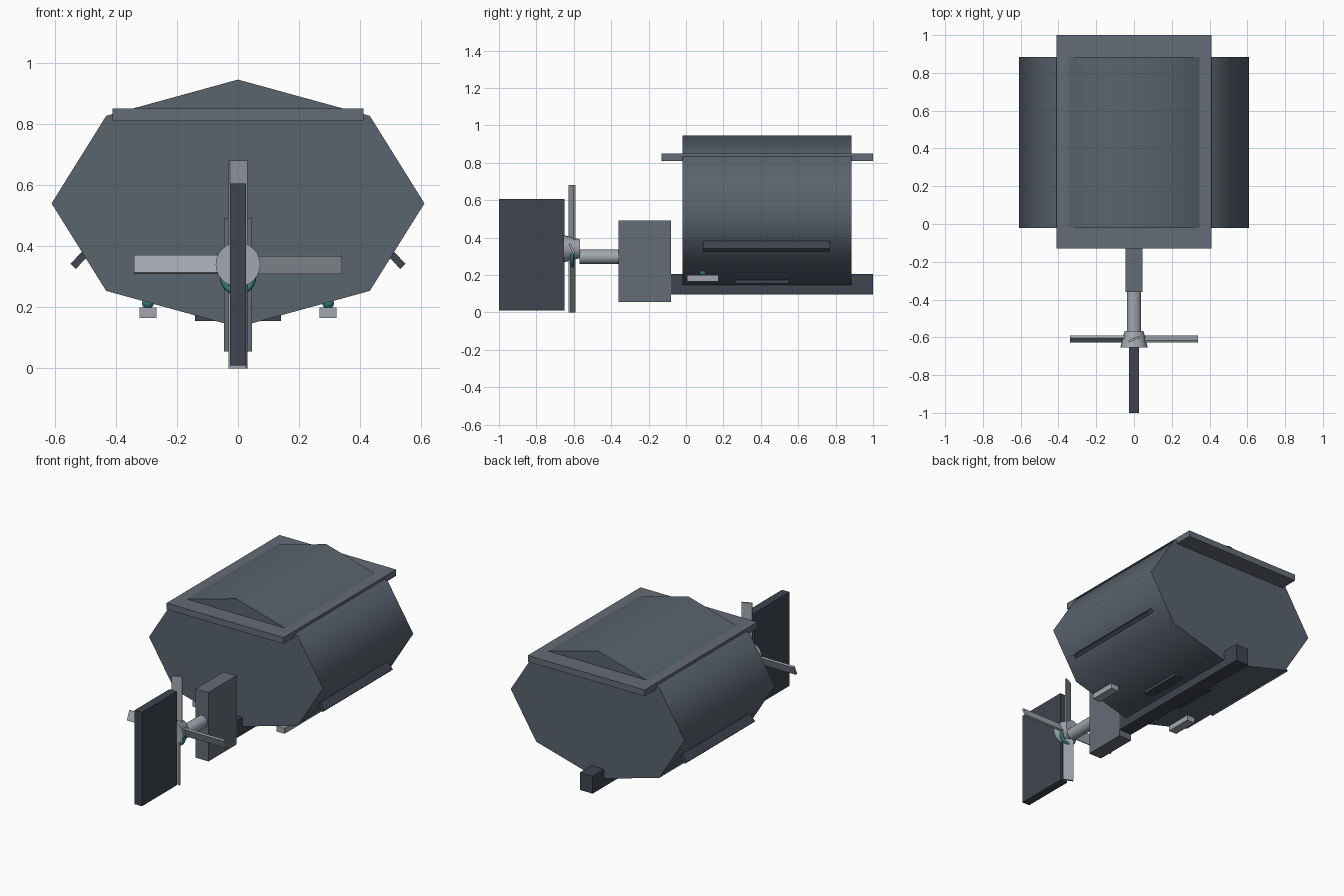
import bpy
from math import radians, pi
from mathutils import Matrix, Vector

if "Cube" in bpy.data.objects:
    bpy.data.objects.remove(bpy.data.objects["Cube"])


def mat(name, rgb):
    m = bpy.data.materials.new(name)
    m.diffuse_color = (*rgb, 1)
    m.use_nodes = True
    m.node_tree.nodes["Principled BSDF"].inputs["Base Color"].default_value = m.diffuse_color
    return m


HULL = mat("slate_paint", (0.10, 0.125, 0.155))
DECK = mat("deck_paint", (0.13, 0.15, 0.18))
DARK = mat("dark_paint", (0.05, 0.06, 0.08))
STEEL = mat("steel", (0.36, 0.39, 0.43))
TEAL = mat("teal", (0.03, 0.20, 0.20))


def finish(name, material, angle=None):
    ob = bpy.context.object
    ob.name = name
    ob.data.materials.append(material)
    if angle:
        bpy.ops.object.transform_apply(location=False, rotation=True, scale=True)
        bpy.ops.object.shade_smooth_by_angle(angle=radians(angle))
    return ob


def box(name, lo, hi, material):
    lo, hi = Vector(lo), Vector(hi)
    bpy.ops.mesh.primitive_cube_add(size=1, location=(lo + hi) / 2)
    bpy.context.object.scale = hi - lo
    return finish(name, material)


def round_y(name, y0, y1, z, r0, r1, sides, material, squash=1, angle=40):
    # cone or cylinder along y, r0 at y0 (front), r1 at y1
    bpy.ops.mesh.primitive_cone_add(vertices=sides, radius1=r1, radius2=r0, depth=y1 - y0,
                                    location=(0, (y0 + y1) / 2, z), rotation=(pi / 2, 0, 0))
    bpy.context.object.scale.y = squash
    return finish(name, material, angle)


# Octagonal hull, smooth sides with flat ends
round_y("hull", -0.02, 0.885, 0.54, 0.61, 0.61, 8, HULL, 0.405 / 0.61, 75)

# Deck, keel, skeg, rudder and bottom plate
box("deck", (-0.41, -0.13, 0.81), (0.41, 1.0, 0.85), DECK)
box("keel", (-0.045, -0.08, 0.095), (0.045, 1.0, 0.205), DARK)
box("skeg", (-0.045, -0.36, 0.055), (0.045, -0.08, 0.492), DECK)
box("rudder", (-0.026, -1.0, 0.01), (0.026, -0.65, 0.605), DARK)
box("bottom_plate", (-0.14, 0.265, 0.155), (0.14, 0.55, 0.175), DARK)

# Shaft, hub and seal ring
round_y("shaft", -0.57, -0.36, 0.297, 0.038, 0.038, 20, STEEL)
round_y("propeller_hub", -0.655, -0.567, 0.34, 0.073, 0.05, 24, STEEL)
bpy.ops.mesh.primitive_torus_add(major_radius=0.05, minor_radius=0.01, major_segments=24,
                                 minor_segments=8, location=(0, -0.61, 0.30),
                                 rotation=(pi / 2, 0, 0))
finish("seal_ring", TEAL, 60)

# Four pitched propeller blades
for i in range(4):
    bpy.ops.mesh.primitive_cube_add(size=1)
    ob = finish(f"propeller_blade_{i + 1}", STEEL)
    ob.matrix_world = (Matrix.Translation((0, -0.61, 0.34))
                       @ Matrix.Rotation(i * pi / 2, 4, 'Y')
                       @ Matrix.Rotation(radians(25), 4, 'Z')
                       @ Matrix.Translation((0, 0, 0.17))
                       @ Matrix.Diagonal((0.062, 0.012, 0.34, 1)))

# Mirrored fittings: bilge keels, anodes and their bolts
for side, s in (("right", 1), ("left", -1)):
    bpy.ops.mesh.primitive_cube_add(size=1, location=(s * 0.512, 0.43, 0.363),
                                    rotation=(0, s * radians(47), 0))
    bpy.context.object.scale = (0.08, 0.68, 0.024)
    finish("bilge_keel_" + side, DARK)
    x = s * 0.295
    box("anode_" + side, (x - 0.028, 0.005, 0.165), (x + 0.028, 0.175, 0.2), STEEL)
    bpy.ops.mesh.primitive_uv_sphere_add(segments=16, ring_count=8, radius=0.019,
                                         location=(x, 0.09, 0.213))
    finish("anode_bolt_" + side, TEAL, 60)
